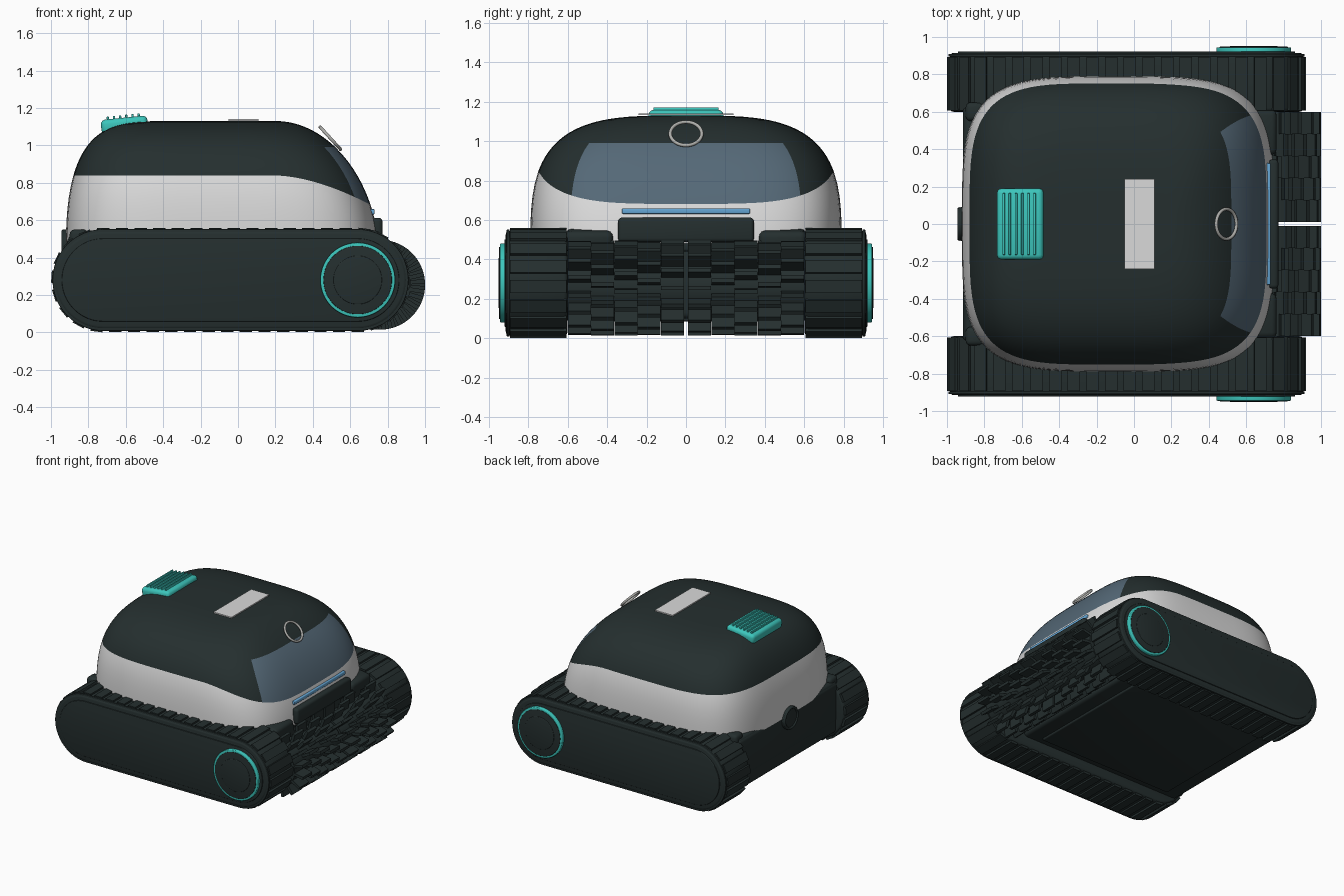
import bpy, bmesh
from math import sin, cos, pi, radians, copysign
from mathutils import Matrix, Vector

if "Cube" in bpy.data.objects:
    bpy.data.objects.remove(bpy.data.objects["Cube"], do_unlink=True)


def material(name, r, g, b):
    m = bpy.data.materials.new(name)
    m.use_nodes = True
    m.diffuse_color = (r, g, b, 1)
    bsdf = next(n for n in m.node_tree.nodes if n.type == 'BSDF_PRINCIPLED')
    bsdf.inputs["Base Color"].default_value = (r, g, b, 1)
    return m


dark = material("dark green grey", 0.018, 0.028, 0.028)
white = material("light grey", 0.7, 0.7, 0.7)
teal = material("teal", 0.045, 0.56, 0.5)
glass = material("window blue grey", 0.09, 0.14, 0.185)
blue = material("light blue", 0.13, 0.38, 0.66)
steel = material("mid grey", 0.42, 0.42, 0.4)


def finish(bm, name, mats, bevel=0, mirror=False):
    """Bevel hard edges, shade, and optionally mirror across y."""
    bmesh.ops.recalc_face_normals(bm, faces=bm.faces)
    if bevel:
        hard = [e for e in bm.edges if e.calc_face_angle(0) > radians(35)]
        bmesh.ops.bevel(bm, geom=hard, offset=bevel, segments=3, profile=0.5, affect='EDGES')
    me = bpy.data.meshes.new(name)
    bm.to_mesh(me)
    bm.free()
    for m in mats if isinstance(mats, list) else [mats]:
        me.materials.append(m)
    for p in me.polygons:
        p.use_smooth = True
    me.set_sharp_from_angle(angle=radians(35))
    ob = bpy.data.objects.new(name, me)
    bpy.context.collection.objects.link(ob)
    if mirror:
        mod = ob.modifiers.new("mirror", 'MIRROR')
        mod.use_axis = (False, True, False)
    return ob


def add_box(bm, centre, size, tilt=0.0):
    rot = Matrix.Rotation(tilt, 4, 'Y')
    bmesh.ops.create_cube(bm, size=1, matrix=Matrix.Translation(centre) @ rot @ Matrix.Diagonal((*size, 1)))


def box(name, centre, size, mat, bevel=0, tilt=0.0, mirror=False):
    bm = bmesh.new()
    add_box(bm, centre, size, tilt)
    return finish(bm, name, mat, bevel, mirror)


def prism(name, outline, y0, y1, mat, bevel=0, mirror=False):
    """Extrude an xz outline along y."""
    bm = bmesh.new()
    base = bm.faces.new([bm.verts.new((x, y0, z)) for x, z in outline])
    out = bmesh.ops.extrude_face_region(bm, geom=[base])
    verts = [v for v in out["geom"] if isinstance(v, bmesh.types.BMVert)]
    bmesh.ops.translate(bm, verts=verts, vec=(0, y1 - y0, 0))
    return finish(bm, name, mat, bevel, mirror)


def cylinder(name, centre, r, depth, axis, mat, bevel=0, mirror=False):
    bm = bmesh.new()
    rot = Vector((0, 0, 1)).rotation_difference(Vector(axis)).to_matrix().to_4x4()
    bmesh.ops.create_cone(bm, cap_ends=True, segments=64, radius1=r, radius2=r, depth=depth,
                          matrix=Matrix.Translation(centre) @ rot)
    return finish(bm, name, mat, bevel, mirror)


def ring(name, centre, r, thick, rot, mat):
    bpy.ops.mesh.primitive_torus_add(location=centre, rotation=rot, major_radius=r, minor_radius=thick,
                                     major_segments=64, minor_segments=10)
    ob = bpy.context.object
    ob.name = name
    ob.data.materials.append(mat)
    bpy.ops.object.shade_smooth()


# Tracks: rounded belt loops with side covers and tread lugs
REAR, FRONT, AXLE, R = -0.72, 0.64, 0.28, 0.265


def stadium(r, n=24):
    rear = [(REAR + r * cos(a), AXLE + r * sin(a)) for a in (pi / 2 + pi * i / n for i in range(n + 1))]
    front = [(FRONT + r * cos(a), AXLE + r * sin(a)) for a in (-pi / 2 + pi * i / n for i in range(n + 1))]
    return rear + front


def along_track(s):
    """Position and outward angle at distance s round the belt."""
    run, arc = FRONT - REAR, pi * R
    if s < run:
        return REAR + s, AXLE + R, pi / 2
    if s < run + arc:
        a = pi / 2 - (s - run) / R
        return FRONT + R * cos(a), AXLE + R * sin(a), a
    if s < 2 * run + arc:
        return FRONT - (s - run - arc), AXLE - R, -pi / 2
    a = -pi / 2 - (s - 2 * run - arc) / R
    return REAR + R * cos(a), AXLE + R * sin(a), a


prism("track_belt", stadium(R), 0.6, 0.915, dark, 0.02, True)
prism("track_side_rim", stadium(R + 0.007), 0.895, 0.91, dark, 0.004, True)
prism("track_side_cover", stadium(0.222), 0.9, 0.922, dark, 0.005, True)
bm = bmesh.new()
COUNT = 44
total = 2 * (FRONT - REAR) + 2 * pi * R
for i in range(COUNT):
    x, z, a = along_track(i * total / COUNT)
    add_box(bm, (x, 0.75, z), (0.026, 0.285, 0.066), -a)
finish(bm, "tread_lugs", dark, 0, True)

# Drive wheel caps
cylinder("wheel_ring", (FRONT, 0.92, AXLE), 0.2, 0.05, (0, 1, 0), teal, 0.006, True)
cylinder("wheel_cap", (FRONT, 0.925, AXLE), 0.183, 0.046, (0, 1, 0), dark, 0.003, True)
cylinder("wheel_hub", (FRONT, 0.927, AXLE), 0.13, 0.048, (0, 1, 0), dark, 0.005, True)

# Chassis between the tracks
box("chassis", (-0.18, 0, 0.31), (1.46, 1.26, 0.42), dark, 0.03)
box("belly_panel", (-0.18, 0, 0.1), (1.2, 1.1, 0.03), dark, 0.01)
box("rear_bumper", (-0.85, 0, 0.35), (0.13, 1.26, 0.32), dark, 0.03)
box("front_shoulder", (0.66, 0.49, 0.5), (0.2, 0.24, 0.11), dark, 0.03, 0.15, True)
box("rear_shoulder", (-0.85, 0.6, 0.5), (0.1, 0.1, 0.1), dark, 0.025, 0, True)
box("front_crossbar", (0.6, 0, 0.47), (0.24, 1.22, 0.06), dark, 0.015)
cylinder("rear_socket", (-0.92, 0, 0.46), 0.09, 0.03, (1, 0, 0), dark, 0.008)
ring("rear_socket_ring", (-0.934, 0, 0.46), 0.08, 0.01, (0, pi / 2, 0), dark)

# Domed shell: superellipse rings lofted upwards, split at a dipping colour seam
BASE, TOP, COLS, WINDOW = 0.45, 1.13, 96, 9


def swell(z, p, q):
    return max(0, 1 - ((z - BASE) / (TOP - BASE)) ** p) ** (1 / q)


def shell_point(z, t):
    back = -0.3 - 0.62 * swell(z, 2.5, 4.26)
    nose = 0.2 + 0.55 * swell(z, 1.8, 2)
    side = 0.79 * swell(z, 3.3, 3.5)
    c, s = (copysign(abs(f(t)) ** 0.5, f(t)) for f in (cos, sin))
    return ((back + nose) / 2 + (nose - back) / 2 * c, side * s, z)


def seam(t):
    d = min(1, max(0, (shell_point(0.75, t)[0] - 0.2) / 0.5))
    return 0.84 - 0.17 * d * d


LOW, MID, HIGH, SILL = 6, 8, 16, 0.99
bm = bmesh.new()
rows = []
for j in range(LOW + MID + HIGH + 1):
    row = []
    for i in range(COLS):
        t = 2 * pi * i / COLS
        h = seam(t)
        if j <= LOW:
            z = 0.48 + (h - 0.48) * j / LOW
        elif j <= LOW + MID:
            z = h + (SILL - h) * (j - LOW) / MID
        else:
            z = SILL + (TOP - 0.0004 - SILL) * sin(pi / 2 * (j - LOW - MID) / HIGH)
        row.append(bm.verts.new(shell_point(z, t)))
    rows.append(row)
for j in range(len(rows) - 1):
    for i in range(COLS):
        k = (i + 1) % COLS
        f = bm.faces.new((rows[j][i], rows[j][k], rows[j + 1][k], rows[j + 1][i]))
        in_window = LOW <= j < LOW + MID and (i < WINDOW or i >= COLS - WINDOW)
        f.material_index = 0 if j < LOW else 2 if in_window else 1
bm.faces.new(rows[-1]).material_index = 1
bm.faces.new(rows[0][::-1]).material_index = 0
finish(bm, "shell", [white, dark, glass])

# Details on the nose
box("front_bumper", (0.745, 0, 0.55), (0.055, 0.69, 0.125), dark, 0.02)
box("light_strip", (0.715, 0, 0.645), (0.03, 0.65, 0.028), blue, 0.006)
ring("window_ring", (0.494, 0, 1.038), 0.08, 0.009, (0, 0.83, 0), steel)

# Details on top
box("top_plate", (0.03, 0, 1.136), (0.16, 0.48, 0.009), white)
box("latch", (-0.607, 0, 1.108), (0.25, 0.38, 0.08), teal, 0.025, -0.1)
bm = bmesh.new()
for i in range(6):
    x = -0.695 + 0.033 * i
    add_box(bm, (x, 0, 1.143 + 0.1 * (x + 0.607)), (0.012, 0.33, 0.04), -0.1)
finish(bm, "latch_ribs", teal, 0.003)

# Brush roller: staggered bands of radial blades, split in the middle
BX, BZ, BANDS, BLADES = 0.76, 0.255, 5, 16
bm = bmesh.new()
for b in range(BANDS):
    y = 0.01 + 0.118 * (b + 0.5)
    for i in range(BLADES):
        a = 2 * pi * (i + (b * 2 % 5) / 5) / BLADES
        add_box(bm, (BX + 0.185 * cos(a), y, BZ + 0.185 * sin(a)), (0.11, 0.117, 0.022), -a)
finish(bm, "brush_blades", dark, 0, True)
cylinder("brush_core", (BX, 0.305, BZ), 0.165, 0.59, (0, 1, 0), dark, 0, True)
